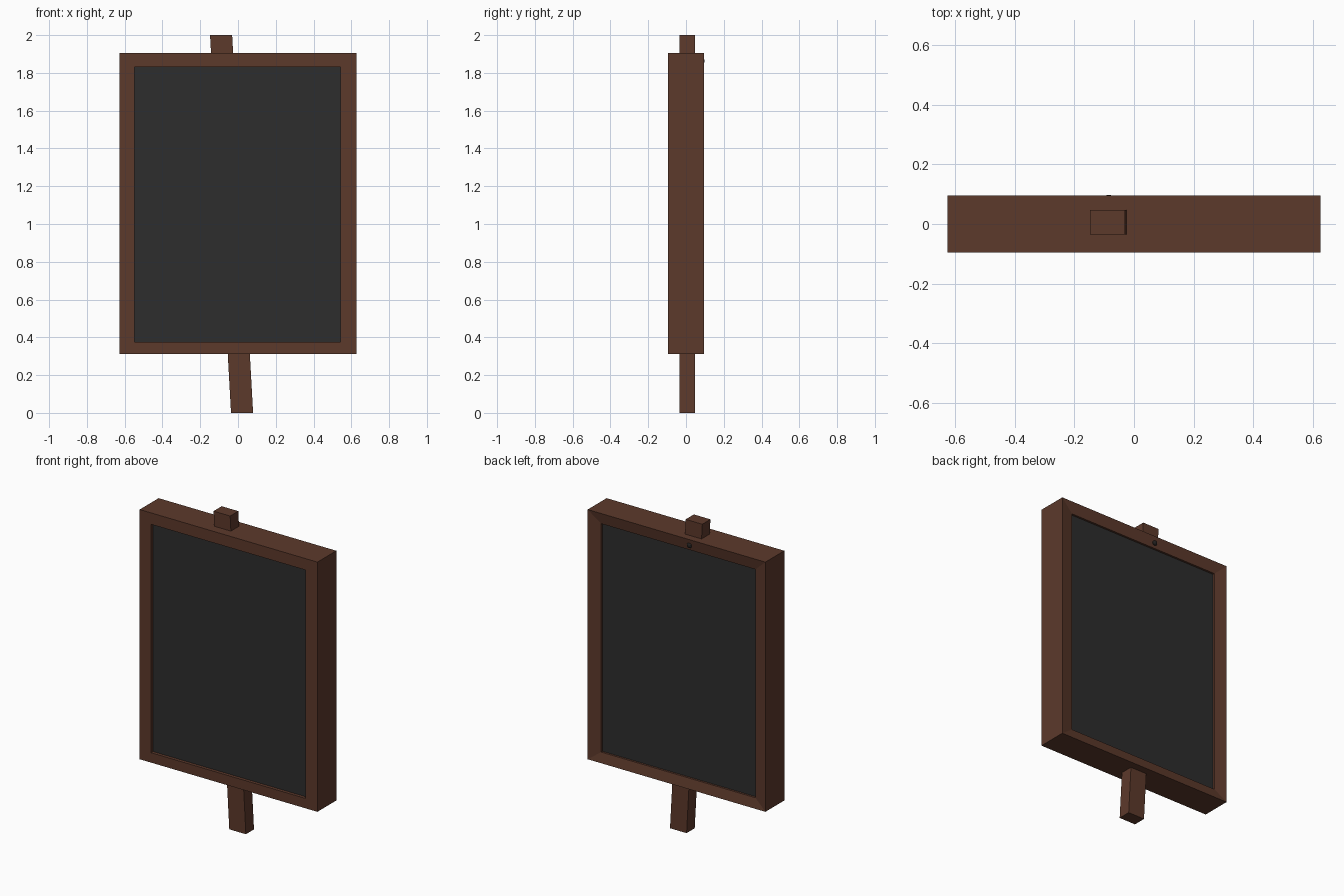
import bpy, bmesh

if "Cube" in bpy.data.objects:
    bpy.data.objects.remove(bpy.data.objects["Cube"])


def material(name, rgb):
    m = bpy.data.materials.new(name)
    m.diffuse_color = (*rgb, 1)
    m.use_nodes = True
    m.node_tree.nodes["Principled BSDF"].inputs["Base Color"].default_value = m.diffuse_color
    return m


WOOD = material("brown wood", (0.107, 0.041, 0.024))
SLATE = material("dark slate", (0.026, 0.026, 0.026))
METAL = material("dark metal", (0.018, 0.016, 0.015))


def finish(bm, name, mat):
    bmesh.ops.recalc_face_normals(bm, faces=bm.faces)
    me = bpy.data.meshes.new(name)
    bm.to_mesh(me)
    bm.free()
    me.materials.append(mat)
    ob = bpy.data.objects.new(name, me)
    bpy.context.collection.objects.link(ob)
    return ob


def ring(bm, x0, x1, z0, z1, y):
    return [bm.verts.new((x, y, z)) for x, z in ((x0, z0), (x1, z0), (x1, z1), (x0, z1))]


def bridge(bm, a, b):
    for i in range(4):
        j = (i + 1) % 4
        bm.faces.new((a[i], a[j], b[j], b[i]))


# Mitred frame: flat front, shallow chamfer sloping inward on the back
OUTER = (-0.627, 0.627, 0.312, 1.905)
INNER = (-0.547, 0.542, 0.375, 1.832)
bm = bmesh.new()
rings = [ring(bm, *OUTER, -0.095), ring(bm, *OUTER, 0.095),
         ring(bm, *INNER, 0.081), ring(bm, *INNER, -0.095)]
for i in range(4):
    bridge(bm, rings[i], rings[(i + 1) % 4])
finish(bm, "sign_frame", WOOD)


def prism(name, mat, front, back):
    bm = bmesh.new()
    a, b = ring(bm, *front), ring(bm, *back)
    bridge(bm, a, b)
    bm.faces.new(a)
    bm.faces.new(b)
    return finish(bm, name, mat)


# Recessed chalkboard, edges tucked into the frame
PANEL = (-0.552, 0.547, 0.37, 1.837)
prism("chalkboard", SLATE, (*PANEL, -0.075), (*PANEL, 0.068))

# Leaning post through the frame, cut level at both ends
post = prism("post", WOOD, (-0.037, 0.08, 0, 2, -0.035), (-0.037, 0.08, 0, 2, 0.047))
for v in post.data.vertices:
    v.co.x -= 0.0555 * v.co.z

# Nail head on the back of the top rail
bm = bmesh.new()
bmesh.ops.create_icosphere(bm, subdivisions=2, radius=0.017)
bmesh.ops.scale(bm, vec=(1, 0.6, 1), verts=bm.verts)
bmesh.ops.translate(bm, vec=(-0.085, 0.088, 1.864), verts=bm.verts)
finish(bm, "nail", METAL)
